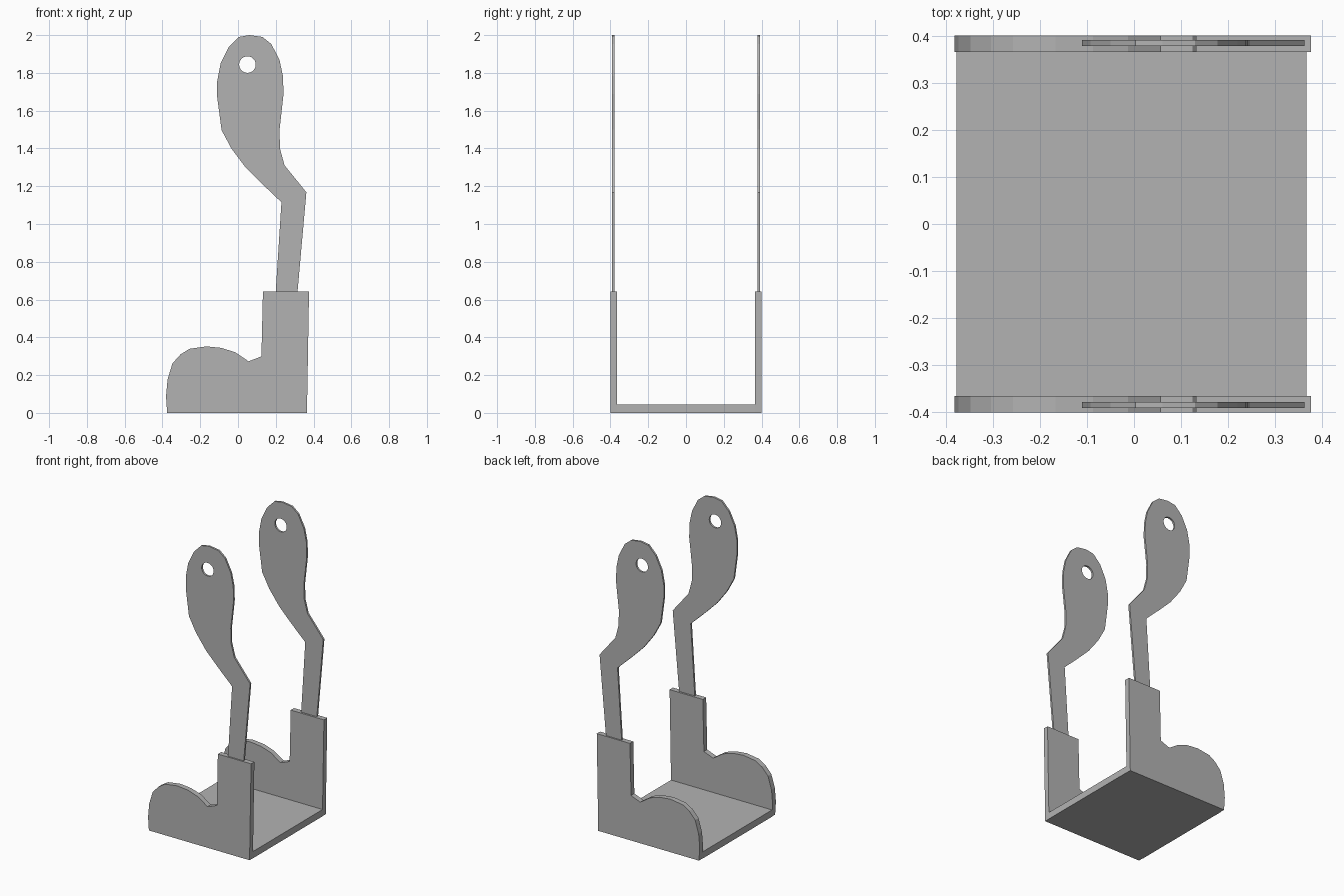
import bpy, bmesh
from math import cos, sin, tau

if "Cube" in bpy.data.objects:
    bpy.data.objects.remove(bpy.data.objects["Cube"], do_unlink=True)

grey = bpy.data.materials.new("plain grey")
grey.use_nodes = True
colour = (0.45, 0.45, 0.45, 1)
grey.diffuse_color = colour
grey.node_tree.nodes["Principled BSDF"].inputs["Base Color"].default_value = colour


def plate(name, loops, y, thickness):
    """Flat plate in the x-z plane; loops after the first are holes."""
    bm = bmesh.new()
    for loop in loops:
        verts = [bm.verts.new((x, y - thickness / 2, z)) for x, z in loop]
        for a, b in zip(verts, verts[1:] + verts[:1]):
            bm.edges.new((a, b))
    bmesh.ops.triangle_fill(bm, use_beauty=True, edges=bm.edges[:])
    grown = bmesh.ops.extrude_face_region(bm, geom=bm.faces[:], use_keep_orig=True)
    moved = [v for v in grown["geom"] if isinstance(v, bmesh.types.BMVert)]
    bmesh.ops.translate(bm, verts=moved, vec=(0, thickness, 0))
    bmesh.ops.recalc_face_normals(bm, faces=bm.faces[:])
    mesh = bpy.data.meshes.new(name)
    bm.to_mesh(mesh)
    bm.free()
    mesh.materials.append(grey)
    obj = bpy.data.objects.new(name, mesh)
    bpy.context.collection.objects.link(obj)


# Side wall: rounded front lobe, notch, then upright post
wall = [(-.375, 0), (-.381, .087), (-.373, .177), (-.347, .262), (-.304, .31),
        (-.257, .339), (-.167, .352), (-.087, .344), (-.013, .32), (.056, .273),
        (.124, .299), (.132, .643), (.376, .643), (.365, 0)]

# Arm: leaning stem that bends into a paddle with a round hole
arm = [(.199, .63), (.23, 1.115), (.125, 1.215), (.04, 1.3), (-.035, 1.4),
       (-.087, 1.497), (-.11, 1.67), (-.11, 1.757), (-.092, 1.85), (-.05, 1.936),
       (.003, 1.99), (.06, 2), (.13, 1.99), (.177, 1.952), (.22, 1.867),
       (.238, 1.783), (.241, 1.687), (.22, 1.5), (.222, 1.4), (.246, 1.311),
       (.362, 1.168), (.314, .63)]
hole = [(.05 + .044 * cos(tau * i / 24), 1.844 + .044 * sin(tau * i / 24))
        for i in range(24)]

for side, s in (("front", -1), ("back", 1)):
    plate(side + "_wall", [wall], s * .3825, .035)
    plate(side + "_arm", [arm, hole], s * .384, .013)

# Floor between the walls
floor = [(-.377, 0), (-.377, .045), (.366, .045), (.366, 0)]
plate("floor", [floor], 0, .73)
